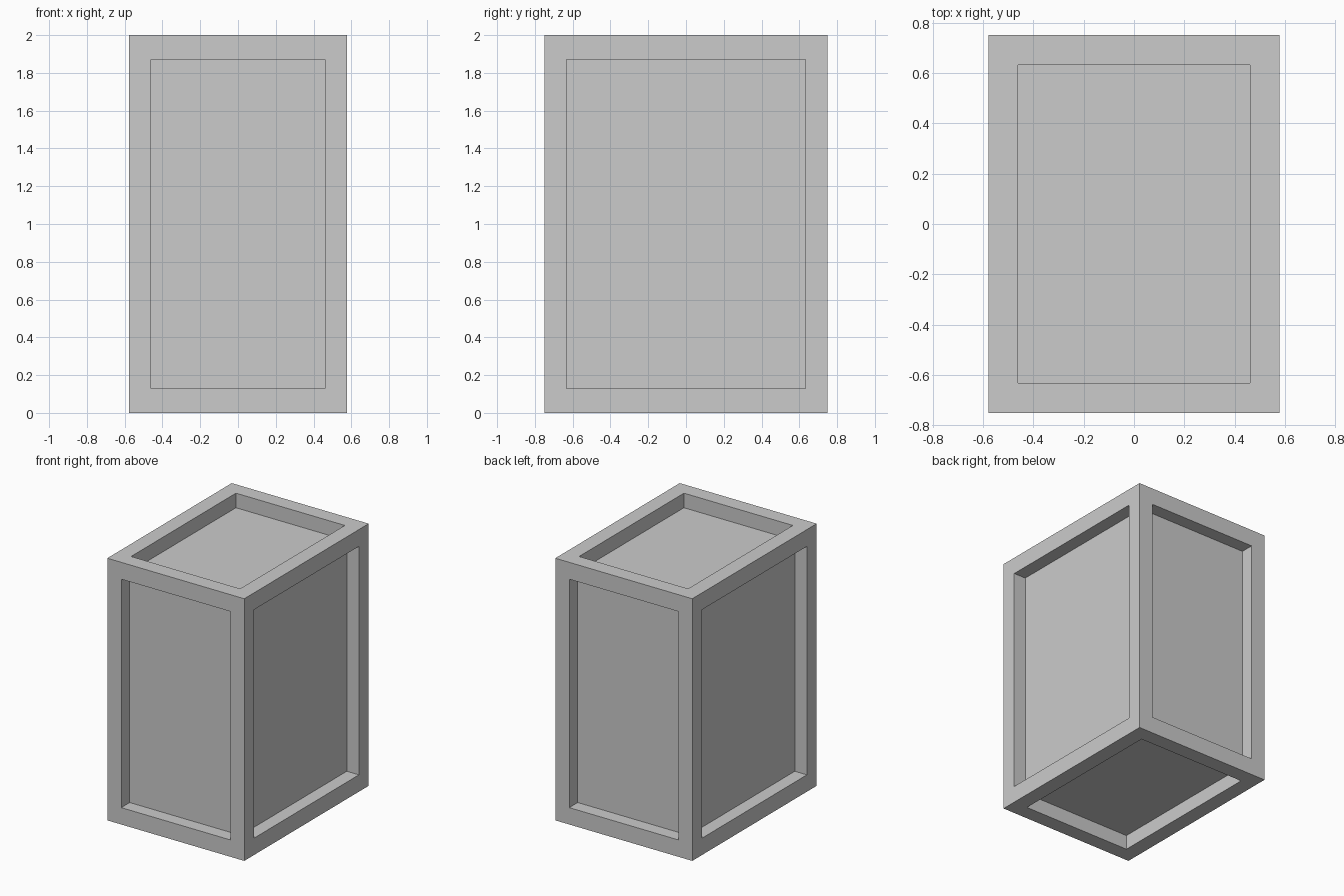
import bpy, bmesh
from mathutils import Vector

if "Cube" in bpy.data.objects:
    bpy.data.objects.remove(bpy.data.objects["Cube"])

WIDTH, DEPTH, HEIGHT = 1.156, 1.5, 2.0
BORDER, RECESS = 0.118, 0.102
Z_STRETCH = 1.09          # frame is slightly thicker vertically

# Crate body: solid box
bm = bmesh.new()
bmesh.ops.create_cube(bm, size=1)
bmesh.ops.scale(bm, verts=bm.verts, vec=(WIDTH, DEPTH, HEIGHT / Z_STRETCH))
bm.normal_update()

# Recessed panel on each of the six sides, with straight walls
panels = list(bm.faces)
bmesh.ops.inset_individual(bm, faces=panels, thickness=BORDER, use_even_offset=True)
bm.normal_update()
sunk = bmesh.ops.extrude_discrete_faces(bm, faces=panels)["faces"]
bm.normal_update()
for face in sunk:
    bmesh.ops.translate(bm, verts=face.verts, vec=face.normal.copy() * -RECESS)

# Stretch to full height and stand on the floor
bmesh.ops.scale(bm, verts=bm.verts, vec=(1, 1, Z_STRETCH))
bmesh.ops.translate(bm, verts=bm.verts, vec=Vector((0, 0, HEIGHT / 2)))
bmesh.ops.recalc_face_normals(bm, faces=bm.faces)

mesh = bpy.data.meshes.new("crate")
bm.to_mesh(mesh)
bm.free()
crate = bpy.data.objects.new("crate", mesh)
bpy.context.collection.objects.link(crate)
